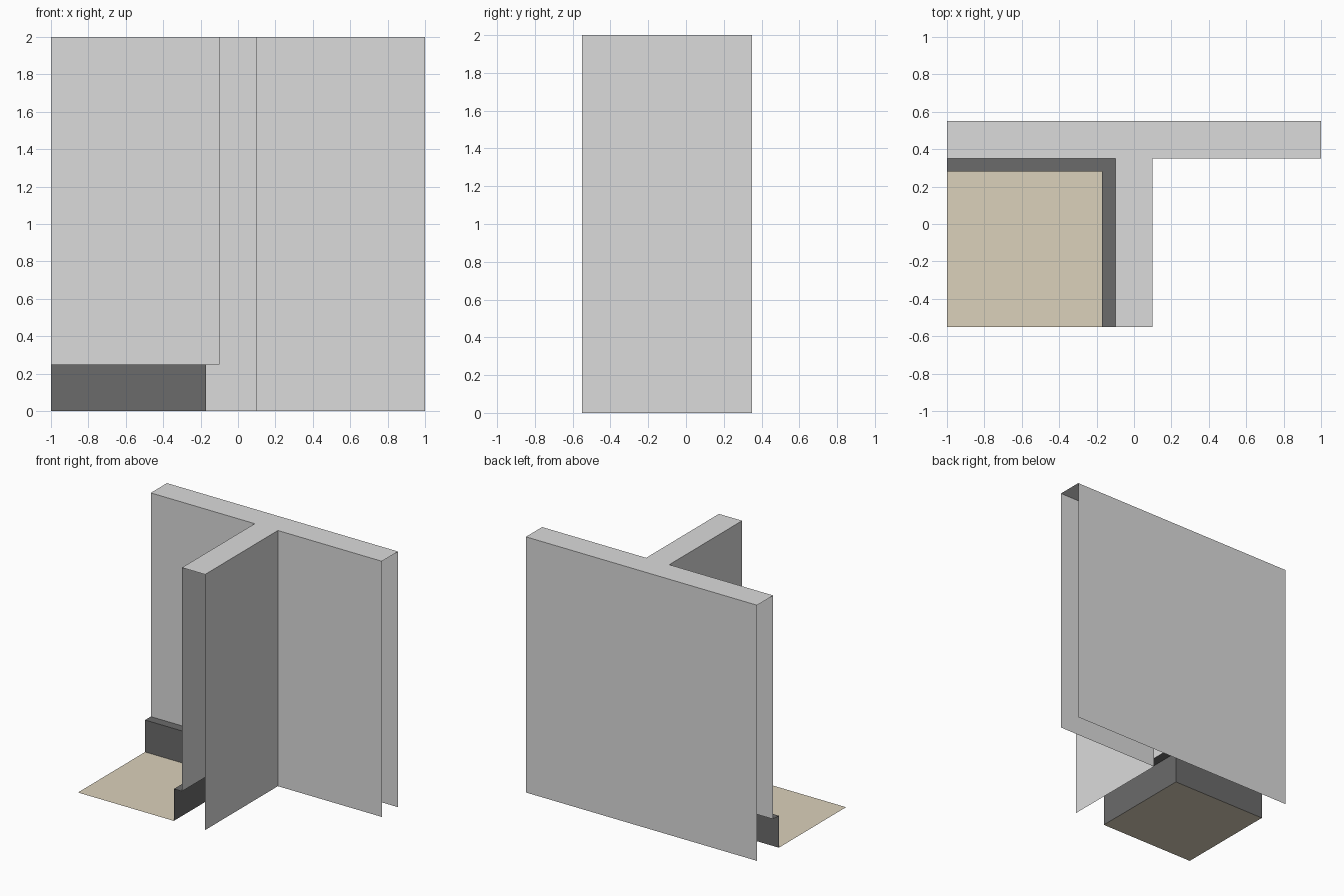
import bpy
import bmesh

if "Cube" in bpy.data.objects:
    bpy.data.objects.remove(bpy.data.objects["Cube"])


def material(name, rgb):
    m = bpy.data.materials.new(name)
    m.diffuse_color = (*rgb, 1.0)
    m.use_nodes = True
    m.node_tree.nodes["Principled BSDF"].inputs["Base Color"].default_value = m.diffuse_color
    return m


PLASTER = material("light grey plaster", (0.71, 0.71, 0.71))
SKIRTING = material("dark grey skirting", (0.147, 0.147, 0.147))
FLOORING = material("beige flooring", (0.708, 0.638, 0.497))


def shell(name, mat, strips=(), caps=()):
    """Open sheets: strips are (path, z0, z1) raised vertically, caps are (outline, z)."""
    bm = bmesh.new()
    for path, z0, z1 in strips:
        low = [bm.verts.new((x, y, z0)) for x, y in path]
        high = [bm.verts.new((x, y, z1)) for x, y in path]
        for i in range(len(path) - 1):
            bm.faces.new((low[i], low[i + 1], high[i + 1], high[i]))
    for outline, z in caps:
        bm.faces.new([bm.verts.new((x, y, z)) for x, y in outline])
    bmesh.ops.remove_doubles(bm, verts=bm.verts, dist=1e-5)
    me = bpy.data.meshes.new(name)
    bm.to_mesh(me)
    bm.free()
    me.materials.append(mat)
    ob = bpy.data.objects.new(name, me)
    bpy.context.collection.objects.link(ob)
    return ob


H = 2.0                      # wall height
S = 0.25                     # skirting height
FRONT, INNER, BACK = -0.55, 0.35, 0.55
W = 0.1                      # half thickness of the partition
T = 0.07                     # skirting depth

# Plan lines of the T-shaped wall, the ends are open
left_path = [(-1, INNER), (-W, INNER), (-W, FRONT)]
right_path = [(W, FRONT), (W, INNER), (1, INNER)]
back_path = [(1, BACK), (-1, BACK)]

# Wall: left side starts above the skirting, the others reach the ground
shell("wall", PLASTER,
      strips=[(left_path, S, H), (right_path, 0, H), (back_path, 0, H)],
      caps=[(left_path + right_path + back_path, H)])

# Skirting: upright face and top ledge around the left corner
skirting_path = [(-1, INNER - T), (-W - T, INNER - T), (-W - T, FRONT)]
shell("skirting", SKIRTING,
      strips=[(skirting_path, 0, S)],
      caps=[(skirting_path + left_path[::-1], S)])

# Floor patch inside the skirting
shell("floor", FLOORING,
      caps=[([(-1, FRONT)] + skirting_path[::-1], 0)])
